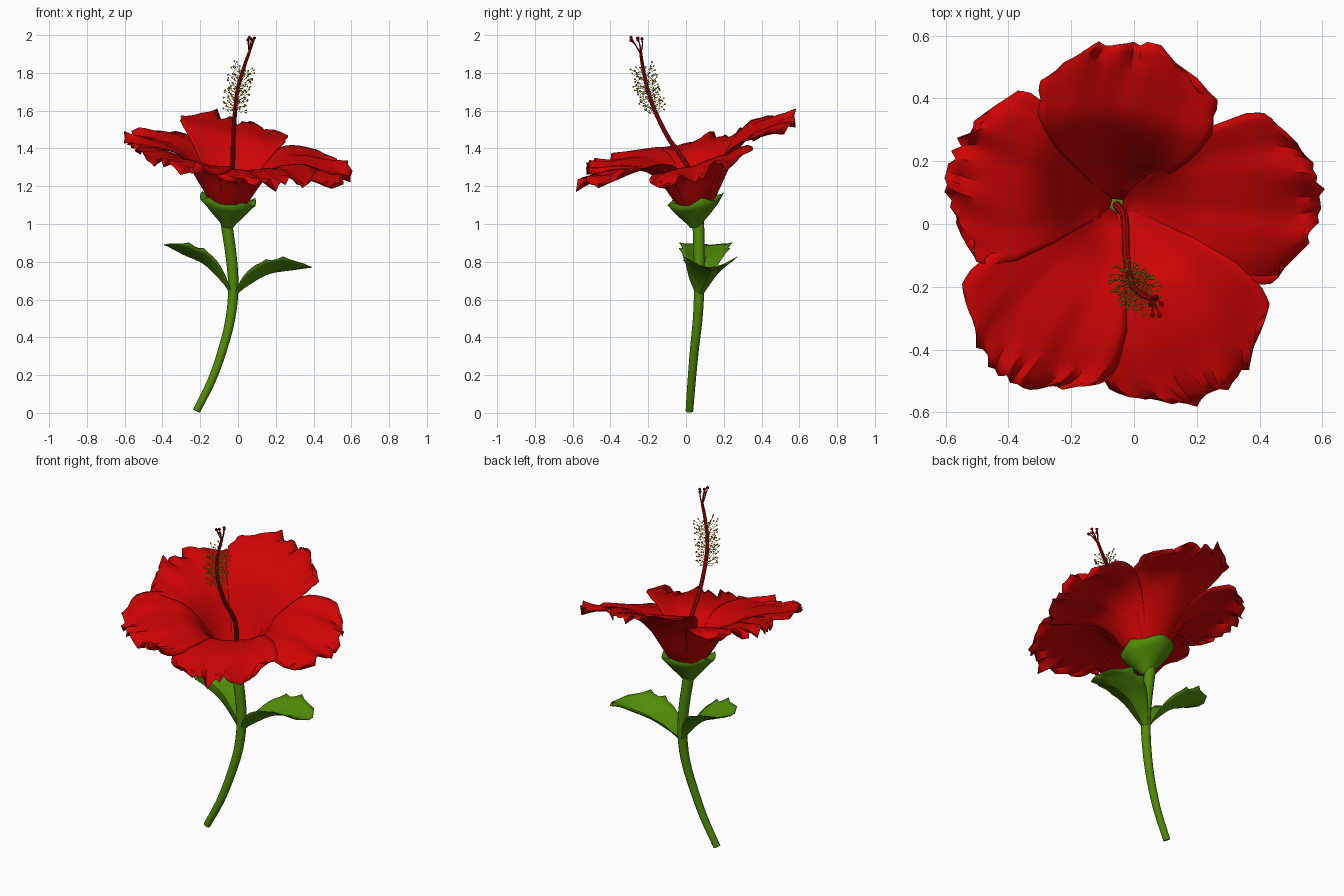
import bpy, bmesh, math, random
from mathutils import Vector

if "Cube" in bpy.data.objects:
    bpy.data.objects.remove(bpy.data.objects["Cube"])

random.seed(4)


def material(name, rgb):
    m = bpy.data.materials.new(name)
    m.diffuse_color = (*rgb, 1)
    m.use_nodes = True
    m.node_tree.nodes["Principled BSDF"].inputs["Base Color"].default_value = m.diffuse_color
    return m


RED = material("petal red", (0.62, 0.001, 0.001))
DARK = material("pistil dark red", (0.42, 0.001, 0.002))
GREEN = material("leaf green", (0.08, 0.26, 0.002))
YELLOW = material("pollen yellow", (0.62, 0.37, 0.002))


def finish(bm, name, mat, angle=35, thick=0):
    me = bpy.data.meshes.new(name)
    bm.to_mesh(me)
    bm.free()
    me.materials.append(mat)
    for p in me.polygons:
        p.use_smooth = True
    me.set_sharp_from_angle(angle=math.radians(angle))
    ob = bpy.data.objects.new(name, me)
    bpy.context.collection.objects.link(ob)
    if thick:
        mod = ob.modifiers.new("thickness", 'SOLIDIFY')
        mod.thickness = thick
        mod.offset = 0
    return ob


def interp(table, x):
    for (x0, y0), (x1, y1) in zip(table, table[1:]):
        if x <= x1:
            return y0 + (y1 - y0) * (x - x0) / (x1 - x0)
    return table[-1][1]


def spline(pts, t):
    """Catmull-Rom point at t in 0..1."""
    p = [Vector(q) for q in pts]
    p = [2 * p[0] - p[1]] + p + [2 * p[-1] - p[-2]]
    n = len(p) - 3
    i = min(int(t * n), n - 1)
    f = t * n - i
    a, b, c, d = p[i:i + 4]
    return 0.5 * (2 * b + (c - a) * f + (2 * a - 5 * b + 4 * c - d) * f * f
                  + (3 * b - a - 3 * c + d) * f ** 3)


def tube(bm, pts, r0, r1, sides=10, steps=14):
    path = [spline(pts, i / steps) for i in range(steps + 1)]
    rings = []
    for i, p in enumerate(path):
        d = (path[min(i + 1, steps)] - path[max(i - 1, 0)]).normalized()
        ref = Vector((1, 0, 0)) if abs(d.x) < 0.8 else Vector((0, 0, 1))
        a = (ref - d * ref.dot(d)).normalized()
        b = d.cross(a)
        r = r0 + (r1 - r0) * i / steps
        rings.append([bm.verts.new(p + r * (a * math.cos(k * math.tau / sides)
                     + b * math.sin(k * math.tau / sides))) for k in range(sides)])
    for q, w in zip(rings, rings[1:]):
        for k in range(sides):
            m = (k + 1) % sides
            bm.faces.new((q[k], q[m], w[m], w[k]))
    bm.faces.new(rings[0][::-1])
    bm.faces.new(rings[-1])


def ball(bm, pos, r):
    g = bmesh.ops.create_icosphere(bm, subdivisions=1, radius=r)
    bmesh.ops.translate(bm, verts=g["verts"], vec=pos)


def sheet(name, fn, nu, nv, mat):
    """Grid surface: u runs 0..1 along, v runs -1..1 across."""
    bm = bmesh.new()
    g = [[bm.verts.new(fn(i / nu, 2 * j / nv - 1)) for j in range(nv + 1)] for i in range(nu + 1)]
    for i in range(nu):
        for j in range(nv):
            bm.faces.new((g[i][j], g[i + 1][j], g[i + 1][j + 1], g[i][j + 1]))
    return finish(bm, name, mat, 35, 0.004)


# stem
bm = bmesh.new()
tube(bm, [(-0.22, 0.018, 0.01), (-0.14, 0.03, 0.17), (-0.08, 0.045, 0.34), (-0.04, 0.062, 0.5),
          (-0.025, 0.07, 0.66), (-0.035, 0.07, 0.82), (-0.062, 0.065, 1.01)], 0.02, 0.031, 12, 18)
finish(bm, "stem", GREEN)

# calyx: tilted cup with a scalloped rim
bm = bmesh.new()
rings = []
N = 30
for z, r, lobe in [(0.985, 0.026, 0), (1.01, 0.045, 0), (1.05, 0.083, 0), (1.09, 0.118, 0), (1.135, 0.147, 1)]:
    ring = []
    for k in range(N):
        a = k * math.tau / N
        x, y = r * math.cos(a), r * math.sin(a)
        h = lobe * (0.013 * (1 - 2 * abs(math.sin(2.5 * a - 0.6))) + 0.004 * math.sin(7 * a))
        ring.append(bm.verts.new((-0.053 + x, 0.05 + y, z + h + (-0.12 * x + 0.17 * y))))
    rings.append(ring)
for q, w in zip(rings, rings[1:]):
    for k in range(N):
        m = (k + 1) % N
        bm.faces.new((q[k], q[m], w[m], w[k]))
bm.faces.new(rings[0][::-1])
finish(bm, "calyx", GREEN, 40, 0.004)

# petals: fan outlines draped over a tilted trumpet
BASE = Vector((-0.055, 0.06))
FUNNEL = [(0, 1.04), (0.04, 1.06), (0.1, 1.11), (0.15, 1.19), (0.2, 1.265), (0.25, 1.31),
          (0.31, 1.34), (0.45, 1.368), (0.7, 1.362)]
HALF = [(0, 0.03), (0.15, 0.10), (0.3, 0.175), (0.5, 0.25), (0.7, 0.285), (0.85, 0.285), (0.93, 0.265), (1, 0.22)]


def petal(name, tip, mid_lift, tip_lift, wide=1.0, flare=0.0):
    axis = Vector(tip) - BASE
    length = axis.length
    d = axis.normalized()
    side = Vector((-d.y, d.x))
    nv = 20
    jag = [random.uniform(-0.02, 0.008) for _ in range(nv + 1)]
    drop = [random.uniform(-0.028, 0.028) for _ in range(nv + 1)]
    ph = random.uniform(0, 6)

    def point(s, v):
        j = round((v + 1) * nv / 2)
        edge = max(0, (s - 0.72) / 0.28) ** 1.5
        rim = max(edge, 0.5 * abs(v) ** 8 * min(1, s * 1.3) ** 2)
        along = 0.02 + (length - 0.02) * s - 0.13 * abs(v) ** 2.6 * s ** 3 + jag[j] * edge
        half = interp(HALF, s) * wide + flare * math.sin(math.pi * min(1, s / 0.65))
        p = BASE + d * along + side * half * v
        z = interp(FUNNEL, (p - BASE).length) - 0.15 * p.x + 0.26 * p.y - 0.024 * (1 - min(1, s * 3))
        z += interp([(0, 0), (0.15, 0), (0.5, mid_lift), (1, tip_lift)], s)
        z += s * s * (0.013 * math.sin(8 * v + ph) + 0.006 * math.sin(17 * v + 2 * ph + 4 * s))
        z += 0.012 * v * min(1, s * 2) + drop[j] * rim
        return (p.x, p.y, z)
    sheet(name, point, 14, nv, RED)


petal("petal_back", (0.0, 0.585), 0.05, 0.03, 1.0, 0.045)
petal("petal_right", (0.60, 0.09), 0.0, -0.03, 0.96)
petal("petal_front_right", (0.26, -0.55), 0.02, 0.03, 1.02)
petal("petal_front_left", (-0.41, -0.49), 0.01, 0.015, 0.98)
petal("petal_left", (-0.59, 0.19), 0.0, -0.04, 0.99)

# leaves: folded fans with a toothed end
LEAF = [(0, 0.014), (0.2, 0.06), (0.45, 0.11), (0.68, 0.13), (0.85, 0.115), (0.94, 0.075), (1, 0.02)]


def leaf(name, path, flip):
    def point(s, v):
        p = spline(path, s)
        k = round(s * 16)
        tooth = 1 + (0.13 if k % 3 == 0 else -0.05) * (s > 0.5) * abs(v) ** 3
        w = interp(LEAF, s) * v * flip
        bend = 0.08 * abs(v) ** 1.2 * math.sin(math.pi * min(1, s * 0.9 + 0.06)) * tooth
        return (p.x, p.y + w * tooth, p.z + bend + 0.006 * math.sin(14 * s + 3 * v) * s)
    sheet(name, point, 16, 8, GREEN)


leaf("leaf_right", [(-0.025, 0.07, 0.605), (0.03, 0.085, 0.66), (0.12, 0.115, 0.715),
                    (0.24, 0.13, 0.755), (0.39, 0.14, 0.765)], 1)
leaf("leaf_left", [(-0.03, 0.07, 0.61), (-0.08, 0.08, 0.69), (-0.16, 0.095, 0.77),
                   (-0.26, 0.105, 0.83), (-0.39, 0.11, 0.885)], -1)

# pistil column
PISTIL = [(-0.055, 0.06, 1.06), (-0.03, 0.02, 1.28), (-0.025, -0.09, 1.45), (-0.015, -0.165, 1.6),
          (0.0, -0.205, 1.72), (0.035, -0.23, 1.84), (0.06, -0.24, 1.91)]
bm = bmesh.new()
tube(bm, PISTIL, 0.014, 0.008, 8, 24)
finish(bm, "pistil", DARK)

# stigma: five short prongs with round ends
bm = bmesh.new()
top = Vector(PISTIL[-1])
for k in range(5):
    a = k * math.tau / 5 + 0.3
    out = Vector((math.cos(a) * 0.018, math.sin(a) * 0.032, 0))
    end = top + out + Vector((0.01, -0.025, 0.07 + 0.008 * math.sin(2 * a)))
    tube(bm, [top - Vector((0, 0, 0.01)), top + out * 0.6 + Vector((0.005, -0.01, 0.035)), end], 0.004, 0.003, 5, 5)
    ball(bm, end, 0.0095)
finish(bm, "stigma", DARK)

# stamens: fine filaments tipped with pollen, spiralling up the column
threads, pollen = bmesh.new(), bmesh.new()
for k in range(110):
    t = 0.48 + 0.31 * k / 110
    p = spline(PISTIL, t)
    d = (spline(PISTIL, t + 0.02) - p).normalized()
    a = k * 2.4
    u = d.cross(Vector((1, 0, 0))).normalized()
    out = u * math.cos(a) + d.cross(u) * math.sin(a)
    n = random.uniform(0.045, 0.07)
    end = p + out * n + d * random.uniform(0.0, 0.04)
    tube(threads, [p, p + out * n * 0.6 + d * 0.005, end], 0.001, 0.001, 3, 2)
    ball(pollen, end, 0.0052)
finish(threads, "stamen_filaments", YELLOW)
finish(pollen, "stamen_pollen", YELLOW)
